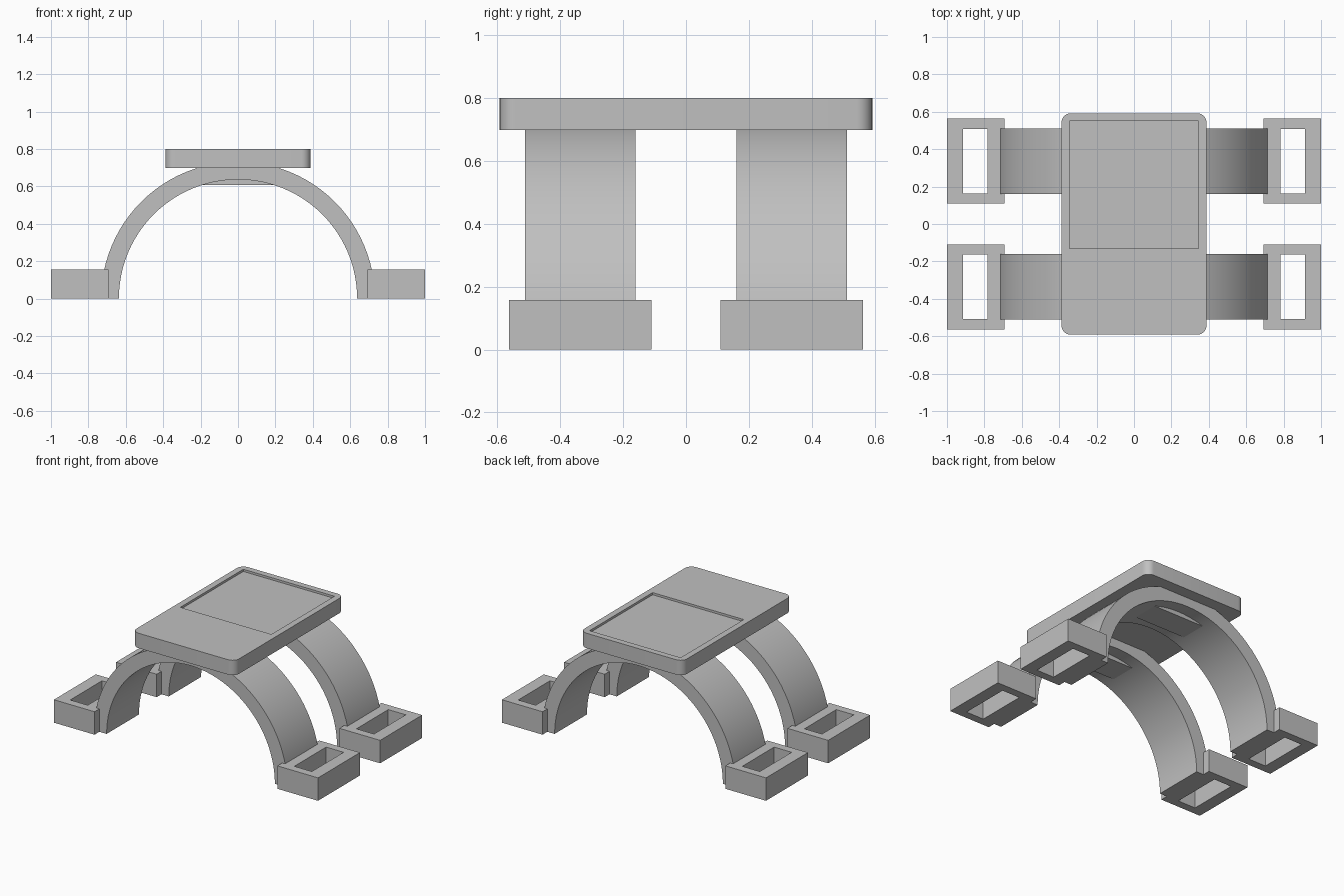
import bpy, bmesh, math
from mathutils import Vector

cube = bpy.data.objects.get("Cube")
if cube:
    bpy.data.objects.remove(cube, do_unlink=True)

grey = bpy.data.materials.new("plain_grey")
grey.use_nodes = True
COLOUR = (0.53, 0.53, 0.53, 1)
grey.diffuse_color = COLOUR
grey.node_tree.nodes["Principled BSDF"].inputs["Base Color"].default_value = COLOUR


def prism(name, points, direction):
    """Extrude a closed outline along a direction."""
    bm = bmesh.new()
    face = bm.faces.new([bm.verts.new(p) for p in points])
    new = bmesh.ops.extrude_face_region(bm, geom=[face], use_keep_orig=True)["geom"]
    verts = [g for g in new if isinstance(g, bmesh.types.BMVert)]
    bmesh.ops.translate(bm, verts=verts, vec=Vector(direction))
    bmesh.ops.recalc_face_normals(bm, faces=bm.faces)
    mesh = bpy.data.meshes.new(name)
    bm.to_mesh(mesh)
    bm.free()
    mesh.materials.append(grey)
    obj = bpy.data.objects.new(name, mesh)
    bpy.context.collection.objects.link(obj)
    return obj


def box(name, x0, x1, y0, y1, z0, z1):
    outline = [(x0, y0, z0), (x1, y0, z0), (x1, y1, z0), (x0, y1, z0)]
    return prism(name, outline, (0, 0, z1 - z0))


def activate(obj):
    bpy.ops.object.select_all(action="DESELECT")
    obj.select_set(True)
    bpy.context.view_layer.objects.active = obj


def cut(obj, cutter):
    """Subtract the cutter, then discard it."""
    cutter.hide_render = True
    mod = obj.modifiers.new("cut", "BOOLEAN")
    mod.operation = "DIFFERENCE"
    mod.solver = "EXACT"
    mod.object = cutter
    activate(obj)
    bpy.ops.object.modifier_apply(modifier=mod.name)
    bpy.data.objects.remove(cutter, do_unlink=True)


def smooth(obj):
    activate(obj)
    bpy.ops.object.shade_smooth_by_angle(angle=math.radians(30))


def arc(radius, start, end, steps):
    for i in range(steps + 1):
        a = math.radians(start + (end - start) * i / steps)
        yield radius * math.cos(a), radius * math.sin(a)


# Top plate with rounded corners and a shallow recess
HALF_X, HALF_Y, CORNER = 0.388, 0.592, 0.05
outline = []
for k, (sx, sy) in enumerate([(1, 1), (-1, 1), (-1, -1), (1, -1)]):
    for dx, dy in arc(CORNER, 90 * k, 90 * k + 90, 8):
        outline.append((sx * (HALF_X - CORNER) + dx, sy * (HALF_Y - CORNER) + dy, 0.698))
plate = prism("top_plate", outline, (0, 0, 0.102))
cut(plate, box("recess_cutter", -0.345, 0.345, -0.132, 0.55, 0.785, 0.9))
smooth(plate)

# Two arched bands, each with a pad under the crown and a pair of slotted feet
for row, yc in (("front", -0.336), ("back", 0.336)):
    band = list(arc(0.732, 0, 180, 48)) + list(arc(0.637, 180, 0, 48))
    arch = prism(row + "_arch", [(x, yc - 0.175, z) for x, z in band], (0, 0.35, 0))
    smooth(arch)
    box(row + "_pad", -0.2, 0.2, yc - 0.09, yc + 0.09, 0.607, 0.69)
    for side, s in (("left", 1), ("right", -1)):
        x0, x1 = sorted((s * 0.692, s))
        foot = box(f"{row}_{side}_foot", x0, x1, yc - 0.227, yc + 0.227, 0, 0.157)
        h0, h1 = sorted((s * 0.782, s * 0.915))
        cut(foot, box("slot_cutter", h0, h1, yc - 0.172, yc + 0.172, -0.1, 0.3))
